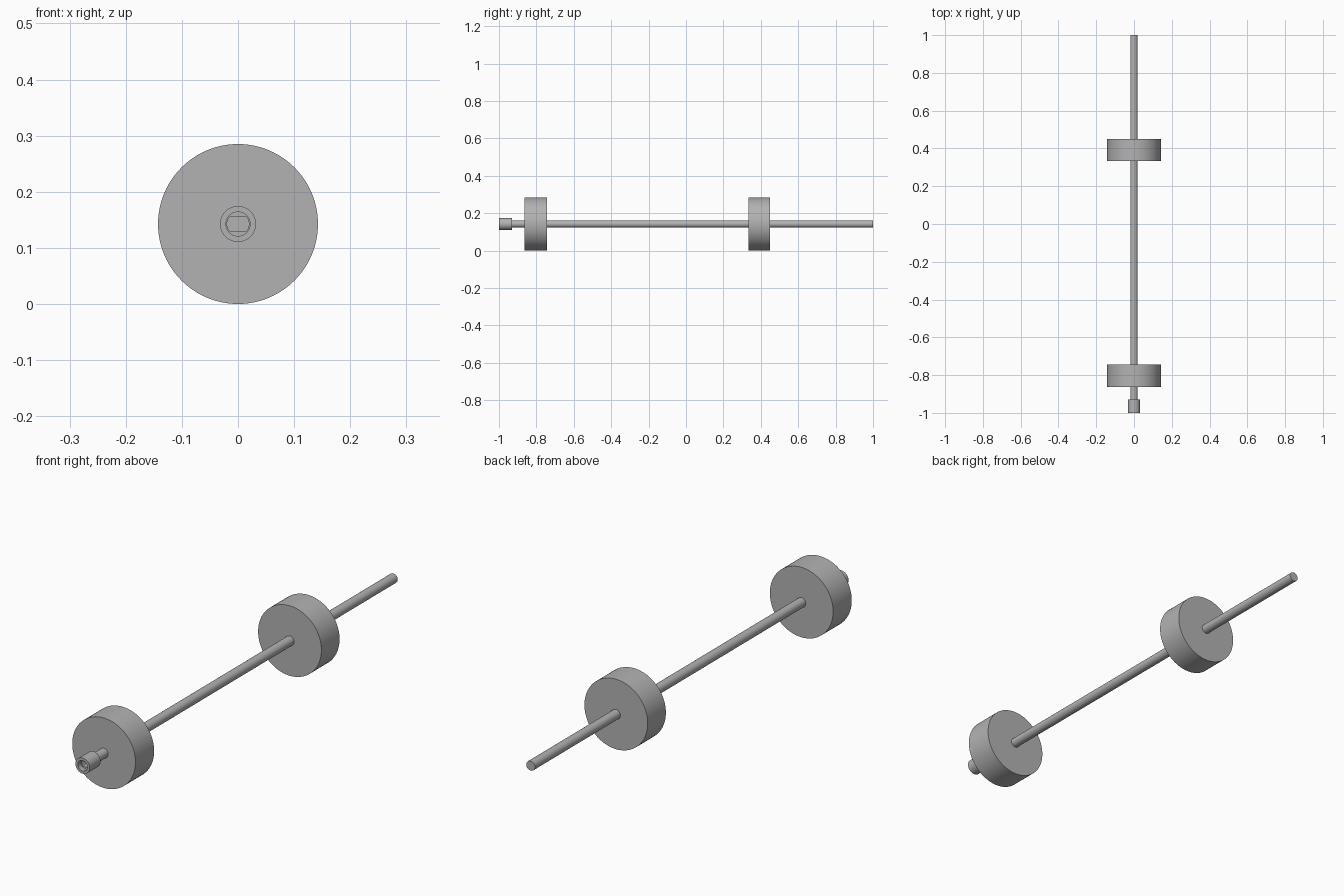
import bpy
import math

if "Cube" in bpy.data.objects:
    bpy.data.objects.remove(bpy.data.objects["Cube"])

AXIS_Z = 0.1425      # height of the shared axis
WHEEL_RADIUS = 0.1425

grey = bpy.data.materials.new("plain grey")
grey.use_nodes = True
colour = (0.45, 0.45, 0.45, 1)
grey.diffuse_color = colour
grey.node_tree.nodes["Principled BSDF"].inputs["Base Color"].default_value = colour


def rod(name, radius, y0, y1, sides=64, half_flat=None):
    """Cylinder along y, optionally with flats above and below."""
    bpy.ops.mesh.primitive_cylinder_add(vertices=sides, radius=radius, depth=y1 - y0)
    ob = bpy.context.object
    ob.name = name
    if half_flat:
        for v in ob.data.vertices:
            v.co.y = max(-half_flat, min(half_flat, v.co.y))
    ob.rotation_euler.x = math.pi / 2
    ob.location = (0, (y0 + y1) / 2, AXIS_Z)
    bpy.ops.object.transform_apply(location=True, rotation=True)
    ob.data.materials.append(grey)
    return ob


def smooth(ob):
    bpy.ops.object.select_all(action='DESELECT')
    ob.select_set(True)
    bpy.context.view_layer.objects.active = ob
    bpy.ops.object.shade_smooth_by_angle(angle=math.radians(30))


def cut(ob, cutter):
    bpy.context.view_layer.objects.active = ob
    mod = ob.modifiers.new("socket", 'BOOLEAN')
    mod.operation = 'DIFFERENCE'
    mod.solver = 'EXACT'
    mod.object = cutter
    bpy.ops.object.modifier_apply(modifier=mod.name)
    bpy.data.objects.remove(cutter)


# Axle and the two solid wheels
smooth(rod("axle", 0.0195, -0.932, 1.0))
smooth(rod("front_wheel", WHEEL_RADIUS, -0.863, -0.743, 96))
smooth(rod("rear_wheel", WHEEL_RADIUS, 0.333, 0.45, 96))

# Coupling collar with a round mouth leading into a flat-sided socket
collar = rod("coupling_collar", 0.032, -1.0, -0.93)
cut(collar, rod("mouth_cutter", 0.0215, -1.05, -0.98))
cut(collar, rod("socket_cutter", 0.0195, -1.05, -0.94, half_flat=0.0125))
smooth(collar)
